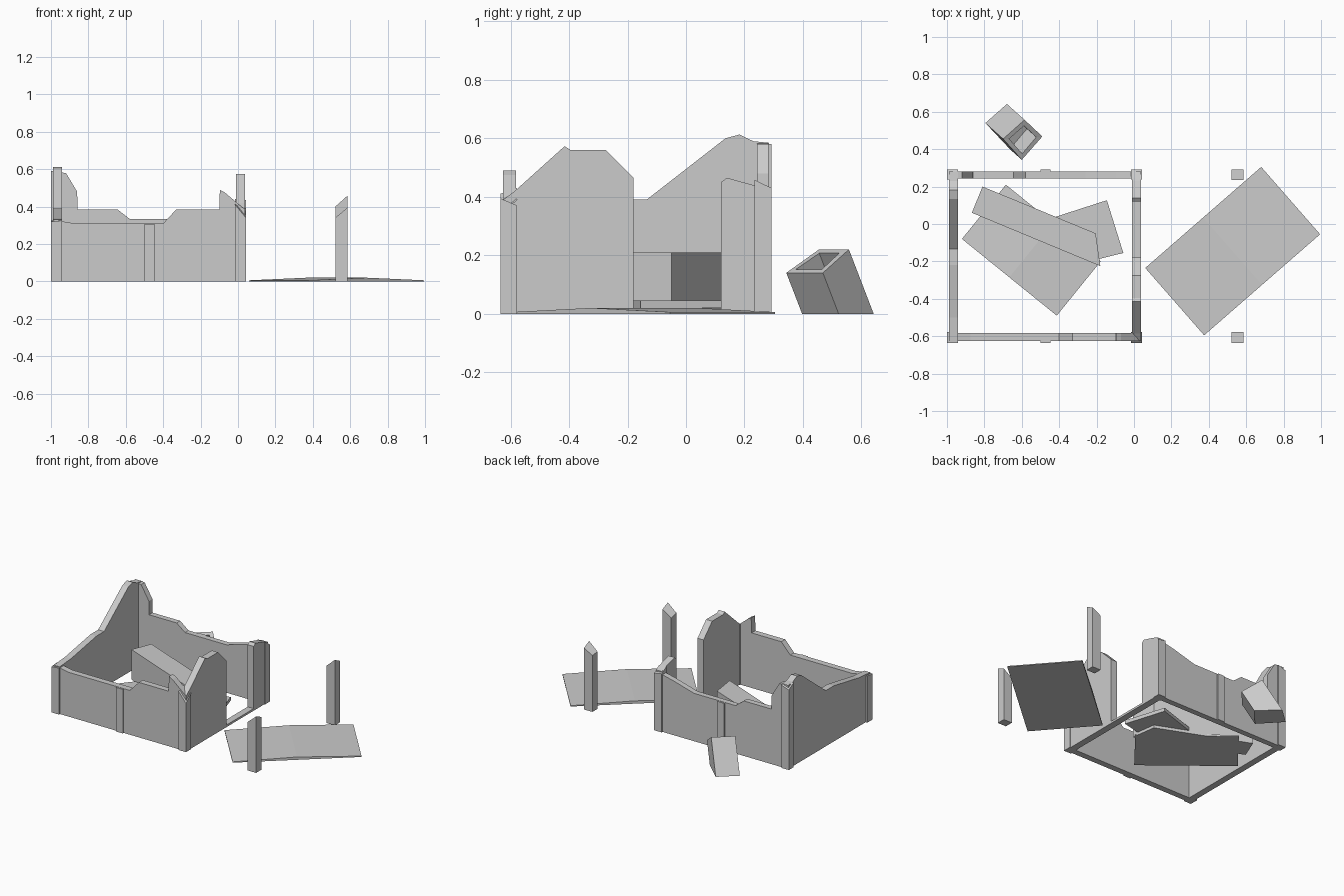
import bpy, bmesh
from mathutils import Vector

if "Cube" in bpy.data.objects:
    bpy.data.objects.remove(bpy.data.objects["Cube"])


def finish(bm, name):
    bmesh.ops.recalc_face_normals(bm, faces=bm.faces)
    me = bpy.data.meshes.new(name)
    bm.to_mesh(me)
    bm.free()
    ob = bpy.data.objects.new(name, me)
    bpy.context.collection.objects.link(ob)
    return ob


def prism(name, base, offset):
    """Polygon swept along an offset vector."""
    bm = bmesh.new()
    f = bm.faces.new([bm.verts.new(p) for p in base])
    g = bmesh.ops.extrude_face_region(bm, geom=[f])["geom"]
    moved = [v for v in g if isinstance(v, bmesh.types.BMVert)]
    bmesh.ops.translate(bm, verts=moved, vec=Vector(offset))
    return finish(bm, name)


def wall(name, axis, top, lo, hi):
    """Broken wall: jagged top line closed down to the floor."""
    prof = [(top[0][0], 0)] + top + [(top[-1][0], 0)]
    if axis == "x":
        return prism(name, [(u, lo, z) for u, z in prof], (0, hi - lo, 0))
    return prism(name, [(lo, u, z) for u, z in prof], (hi - lo, 0, 0))


def post(name, x0, x1, y0, y1, heights):
    """Square post with a slanted top, heights at x0y0, x1y0, x1y1, x0y1."""
    ob = prism(name, [(x0, y0, 0), (x1, y0, 0), (x1, y1, 0), (x0, y1, 0)], (0, 0, 1))
    corners = [(x0, y0), (x1, y0), (x1, y1), (x0, y1)]
    for v in ob.data.vertices:
        if v.co.z > 0.5:
            i = min(range(4), key=lambda k: (v.co.xy - Vector(corners[k])).length)
            v.co.z = heights[i]
    return ob


def bent_slab(name, a, b, d, ridge):
    """Roof sheet bent slightly along its middle; ad is the long side."""
    a, b, d = Vector(a), Vector(b), Vector(d)
    m = (d - a) / 2
    e = b - a
    side = [(a, 0.006), (a + m, ridge), (a + 2 * m, 0.006), (a + 2 * m, 0), (a, 0)]
    return prism(name, [(p.x, p.y, z) for p, z in side], (e.x, e.y, 0))


# Broken walls
wall("front_wall", "x", [(-0.99, .33), (-.875, .31), (-.40, .31), (-.33, .385),
     (-.10, .385), (-.097, .49), (-.07, .475), (.03, .39)], -.625, -.582)
wall("back_wall", "x", [(-.99, .585), (-.92, .58), (-.86, .48), (-.858, .385),
     (-.645, .385), (-.58, .335), (-.26, .335), (-.1, .38), (.03, .41)], .243, .282)
wall("left_wall", "y", [(-.625, .33), (-.5, .34), (-.22, .39), (-.135, .39),
     (.135, .60), (.183, .613), (.23, .59), (.28, .585)], -.988, -.942)
wall("right_wall_front", "y", [(-.625, .39), (-.585, .42), (-.415, .573), (-.395, .56),
     (-.275, .56), (-.18, .465)], -.01, .037)
wall("right_wall_back", "y", [(.12, .45), (.14, .465), (.23, .44), (.28, .42)], -.01, .037)
wall("door_sill", "y", [(-.18, .015), (.12, .015)], -.01, .037)

# Corner posts
post("front_left_post", -1, -.942, -.635, -.577, (.32, .325, .33, .325))
post("front_right_post", -.015, .042, -.635, -.577, (.41, .34, .39, .43))
post("back_left_post", -1, -.942, .238, .292, (.59, .585, .58, .56))
post("back_right_post", -.015, .042, .238, .292, (.44, .435, .40, .41))

# Pilasters halfway along the long walls
post("front_pilaster", -.50, -.447, -.635, -.60, (.308,) * 4)
post("back_pilaster", -.50, -.447, .26, .292, (.333,) * 4)

# Free-standing porch posts
post("porch_post_front", .52, .585, -.635, -.577, (.34, .395, .37, .325))
post("porch_post_back", .52, .585, .235, .292, (.40, .458, .43, .395))

# Fallen roof sheets
bent_slab("outer_roof_sheet", (.06, -.235), (.375, -.595), (.68, .305), .02)
bent_slab("inner_roof_sheet", (-.92, -.08), (-.685, .21), (-.413, -.49), .02)

# Rubble inside
prism("fallen_beam", [(-.81, .20, 0), (-.205, -.05, 0), (-.18, -.225, 0), (-.867, .06, 0)],
      (0, 0, .21))
prism("fallen_panel", [(-.43, .035, .02), (-.145, .127, .02), (-.057, -.155, .02),
      (-.24, -.20, .02)], (0, 0, .025))

# Toppled chimney: tilted hollow prism cut off at the floor
rim = [(-.49, .468, .14), (-.60, .343, .14), (-.70, .455, .22), (-.585, .557, .22)]
bm = bmesh.new()
top = [bm.verts.new(p) for p in rim]
low = [bm.verts.new((x - .43 * z, y + .385 * z, 0)) for x, y, z in rim]
mouth = bm.faces.new(top)
bm.faces.new(low[::-1])
for i in range(4):
    j = (i + 1) % 4
    bm.faces.new((top[j], top[i], low[i], low[j]))
bmesh.ops.recalc_face_normals(bm, faces=bm.faces)
bmesh.ops.inset_region(bm, faces=[mouth], thickness=.035)
hole = bmesh.ops.extrude_face_region(bm, geom=[mouth])["geom"]
bmesh.ops.translate(bm, verts=[v for v in hole if isinstance(v, bmesh.types.BMVert)],
                    vec=(-.05, .044, -.115))
if mouth.is_valid:
    bmesh.ops.delete(bm, geom=[mouth], context="FACES_ONLY")
finish(bm, "toppled_chimney")
